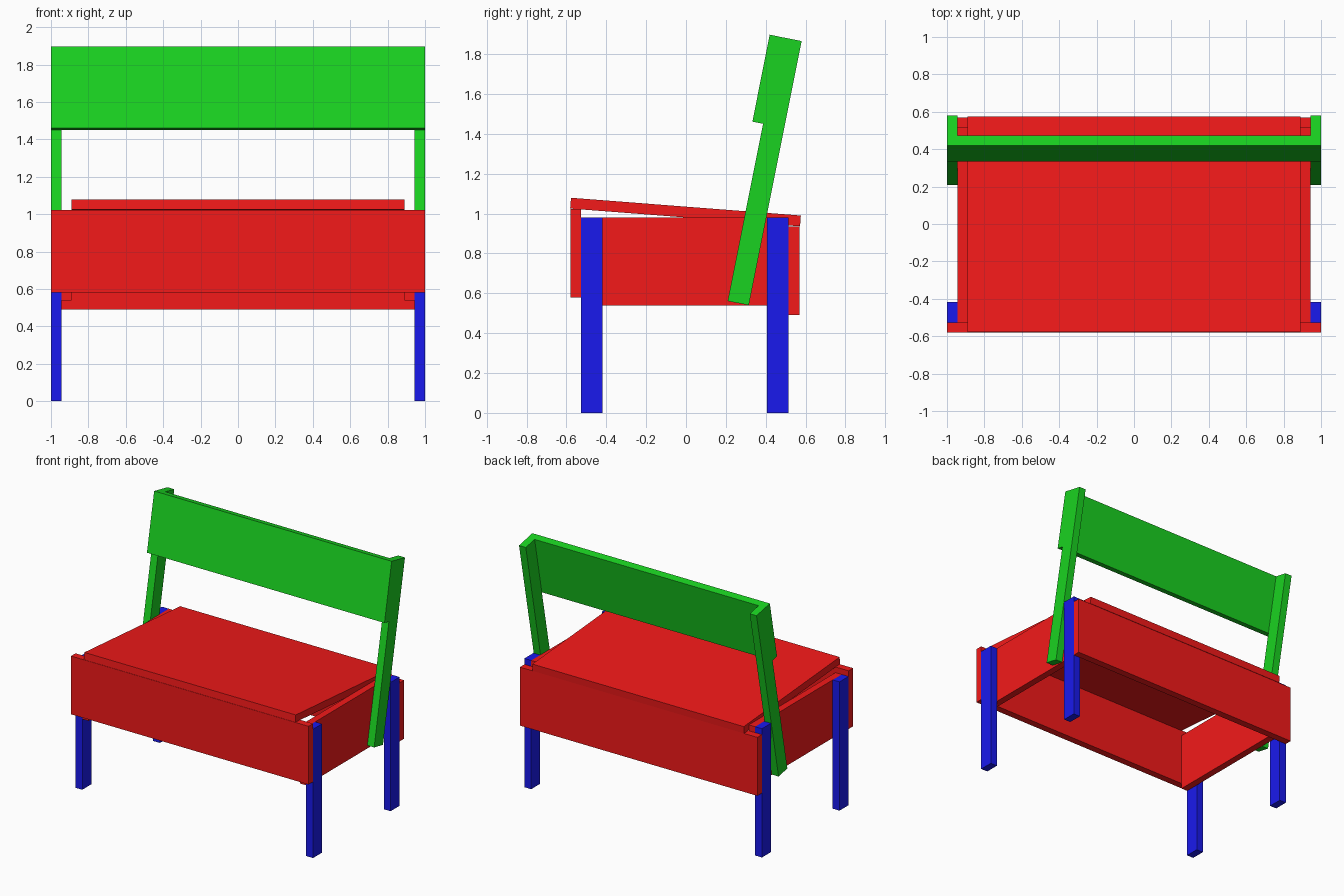
import bpy
import bmesh

if "Cube" in bpy.data.objects:
    bpy.data.objects.remove(bpy.data.objects["Cube"])


def material(name, rgb):
    m = bpy.data.materials.new(name)
    m.diffuse_color = (*rgb, 1.0)
    m.use_nodes = True
    m.node_tree.nodes["Principled BSDF"].inputs["Base Color"].default_value = m.diffuse_color
    return m


RED = material("red_boards", (0.9, 0.01, 0.01))
GREEN = material("green_backrest", (0.01, 0.65, 0.015))
BLUE = material("blue_legs", (0.01, 0.01, 0.85))


def board(name, profile, x0, x1, mat):
    """Extrude a (y, z) side profile from x0 to x1."""
    bm = bmesh.new()
    face = bm.faces.new([bm.verts.new((x0, y, z)) for y, z in profile])
    ext = bmesh.ops.extrude_face_region(bm, geom=[face])
    moved = [v for v in ext["geom"] if isinstance(v, bmesh.types.BMVert)]
    bmesh.ops.translate(bm, verts=moved, vec=(x1 - x0, 0, 0))
    bmesh.ops.recalc_face_normals(bm, faces=bm.faces)
    mesh = bpy.data.meshes.new(name)
    bm.to_mesh(mesh)
    bm.free()
    mesh.materials.append(mat)
    obj = bpy.data.objects.new(name, mesh)
    bpy.context.collection.objects.link(obj)
    return obj


def rect(y0, y1, z0, z1):
    return [(y0, z0), (y1, z0), (y1, z1), (y0, z1)]


def pair(name, profile, x0, x1, mat):
    """The same board on the left and the right side."""
    board("right_" + name, profile, x0, x1, mat)
    board("left_" + name, profile, -x1, -x0, mat)


INNER, MID, OUTER = 0.89, 0.943, 1.0

# Legs
pair("front_leg", rect(-0.526, -0.418, 0, 0.98), MID, OUTER, BLUE)
pair("back_leg", rect(0.407, 0.515, 0, 0.98), MID, OUTER, BLUE)

# Seat frame, open underneath
board("front_apron", rect(-0.58, -0.526, 0.58, 1.023), -OUTER, OUTER, RED)
board("back_apron", rect(0.515, 0.57, 0.49, 0.935), -OUTER, OUTER, RED)
pair("side_apron", rect(-0.526, 0.515, 0.538, 0.98), INNER, MID, RED)

# Tilted seat
board("seat", [(-0.581, 1.025), (0.572, 0.936), (0.576, 0.99), (-0.577, 1.079)],
      -INNER, INNER, RED)

# Leaning backrest
pair("backrest_post", [(0.315, 0.54), (0.58, 1.865), (0.474, 1.886), (0.209, 0.561)],
     MID, OUTER, GREEN)
board("backrest_board", [(0.387, 1.450), (0.474, 1.886), (0.42, 1.897), (0.333, 1.461)],
      -OUTER, OUTER, GREEN)
